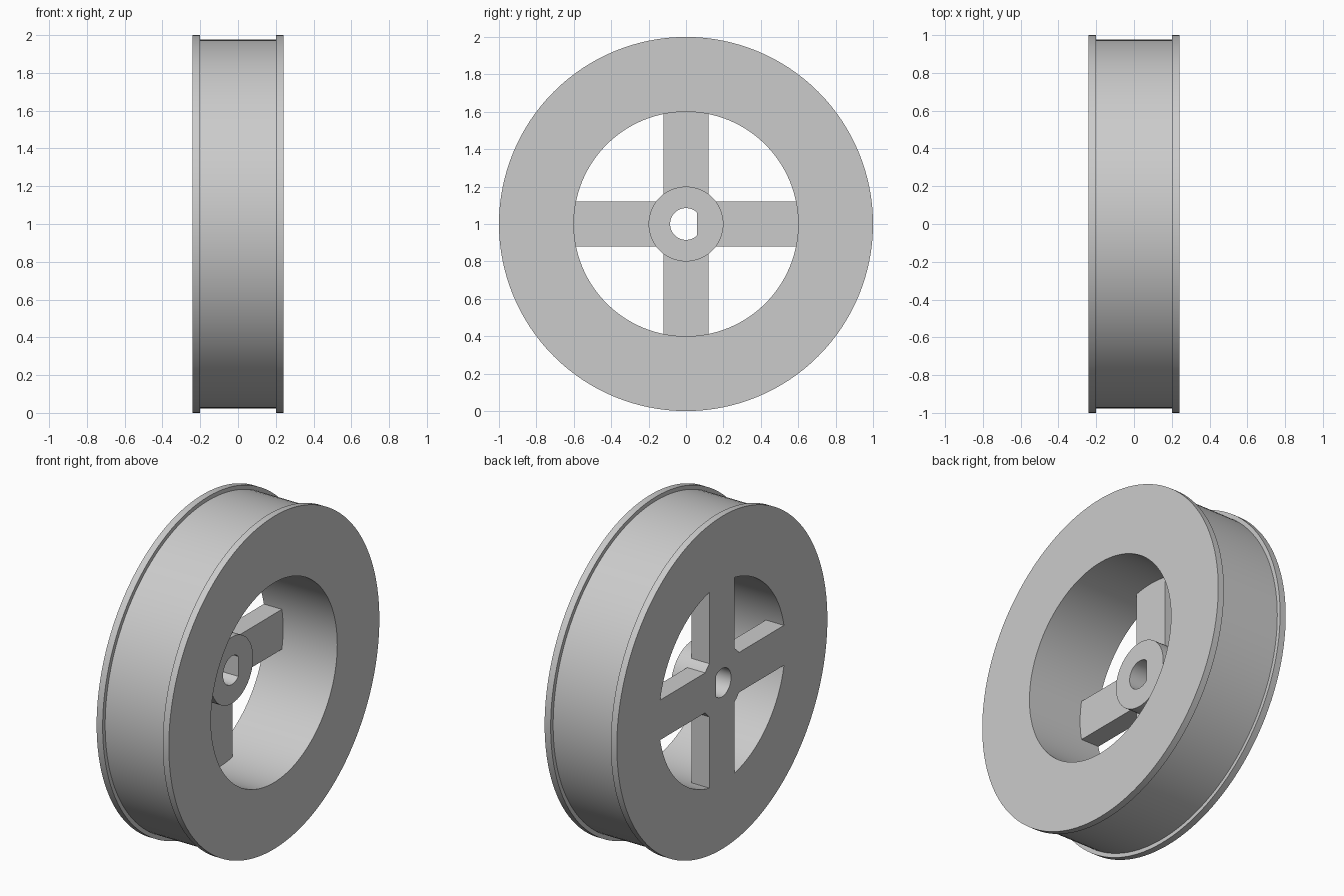
import bpy
import bmesh
from math import cos, sin, tau, pi, asin, radians

cube = bpy.data.objects.get("Cube")
if cube:
    bpy.data.objects.remove(cube, do_unlink=True)

SEGMENTS = 128
AXLE_Z = 1.0
BACK = -0.24          # flush face of rim, hub and spokes
RIM_INNER, HUB_RADIUS = 0.6, 0.2

grey = bpy.data.materials.new("light_grey")
grey.use_nodes = True
colour = (0.6, 0.6, 0.6, 1)
grey.diffuse_color = colour
grey.node_tree.nodes["Principled BSDF"].inputs["Base Color"].default_value = colour


def finish(name, bm):
    bmesh.ops.recalc_face_normals(bm, faces=bm.faces)
    mesh = bpy.data.meshes.new(name)
    bm.to_mesh(mesh)
    bm.free()
    mesh.materials.append(grey)
    obj = bpy.data.objects.new(name, mesh)
    bpy.context.collection.objects.link(obj)
    bpy.ops.object.select_all(action='DESELECT')
    obj.select_set(True)
    bpy.context.view_layer.objects.active = obj
    bpy.ops.object.shade_smooth_by_angle(angle=radians(30))
    return obj


def point(x, radius, angle):
    return (x, radius * cos(angle), AXLE_Z + radius * sin(angle))


def lathe(name, profile):
    """Sweep a closed (radius, x) profile around the axle; a radius may depend on the angle."""
    bm = bmesh.new()
    rings = []
    for radius, x in profile:
        ring = []
        for i in range(SEGMENTS):
            a = tau * i / SEGMENTS
            ring.append(bm.verts.new(point(x, radius(a) if callable(radius) else radius, a)))
        rings.append(ring)
    for k, ring in enumerate(rings):
        following = rings[(k + 1) % len(rings)]
        for i in range(SEGMENTS):
            j = (i + 1) % SEGMENTS
            bm.faces.new((ring[i], ring[j], following[j], following[i]))
    return finish(name, bm)


def spoke(name, turn, half_width=0.12, depth=0.12):
    """Bar with arc ends that meet the hub and the rim."""
    outline = []
    for radius, direction in ((HUB_RADIUS - 0.002, -1), (RIM_INNER + 0.002, 1)):
        spread = asin(half_width / radius)
        for i in range(13):
            outline.append((radius, turn + direction * spread * (i / 6 - 1)))
    bm = bmesh.new()
    face = bm.faces.new([bm.verts.new(point(BACK, r, a)) for r, a in outline])
    extruded = bmesh.ops.extrude_face_region(bm, geom=[face], use_keep_orig=True)
    moved = [g for g in extruded["geom"] if isinstance(g, bmesh.types.BMVert)]
    bmesh.ops.translate(bm, verts=moved, vec=(depth, 0, 0))
    return finish(name, bm)


def d_bore(angle, radius=0.085, flat=0.06):
    """Round bore with one flat on the +y side."""
    c = cos(angle)
    return min(radius, flat / c) if c > 0 else radius


# Drum with a thin raised flange along each edge
lathe("rim", [(RIM_INNER, BACK), (1, BACK), (1, -0.2), (0.976, -0.2),
              (0.976, 0.2), (1, 0.2), (1, -BACK), (RIM_INNER, -BACK)])

# Hub with a keyed shaft hole, standing prouder than the spokes
lathe("hub", [(d_bore, BACK), (HUB_RADIUS, BACK), (HUB_RADIUS, -0.04), (d_bore, -0.04)])

# Four spokes
for i, side in enumerate(("left", "top", "right", "bottom")):
    spoke("spoke_" + side, i * pi / 2)
